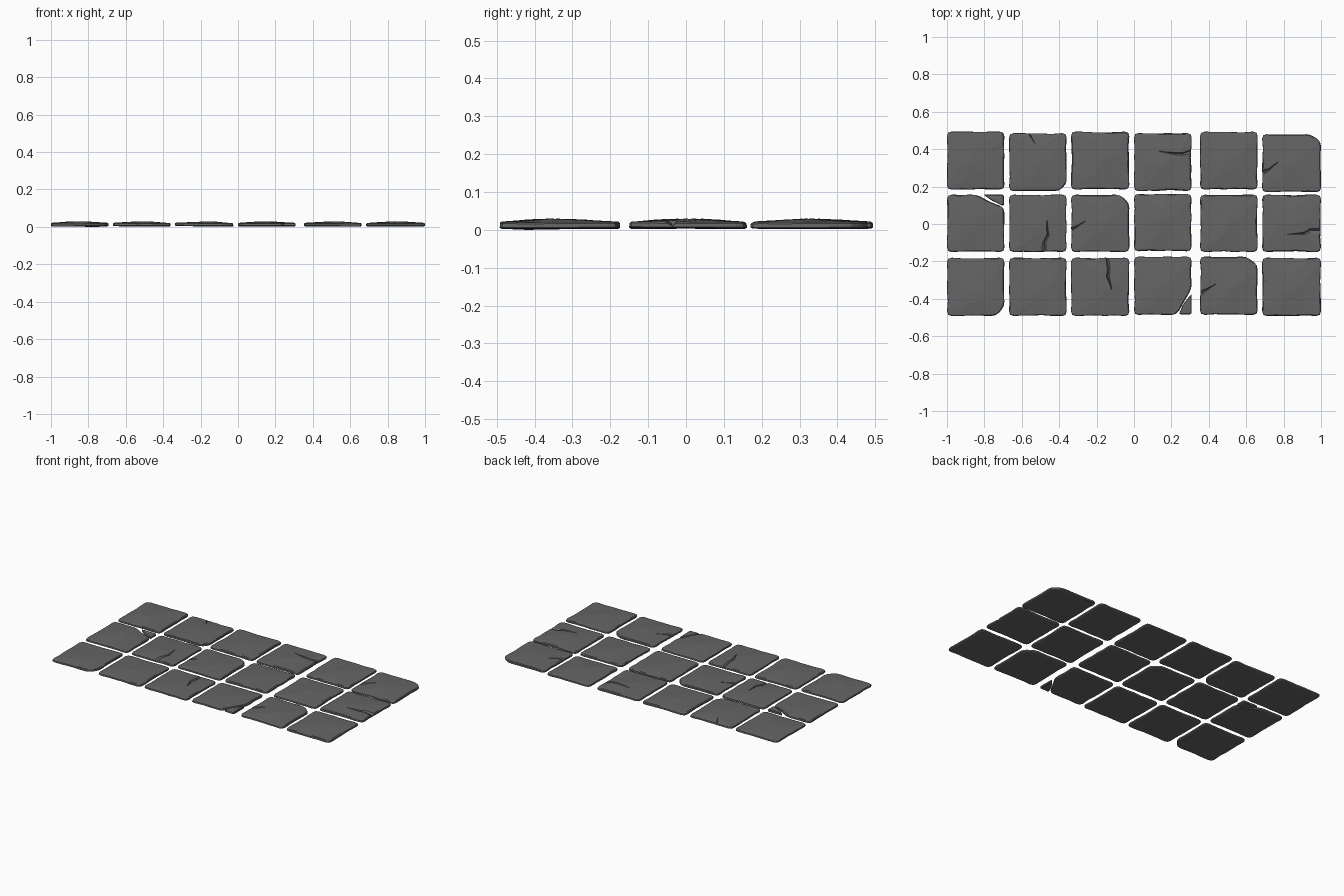
import bpy, bmesh, math, random
from mathutils import Vector

if "Cube" in bpy.data.objects:
    bpy.data.objects.remove(bpy.data.objects["Cube"])

random.seed(7)
COLS = [(-1.0, -.693), (-.668, -.36), (-.337, -.025), (0, .308), (.353, .661), (.685, 1.0)]
ROWS = [(.184, .494), (-.15, .157), (-.492, -.18)]


def add_object(name, bm):
    bmesh.ops.recalc_face_normals(bm, faces=bm.faces[:])
    mesh = bpy.data.meshes.new(name)
    bm.to_mesh(mesh)
    bm.free()
    ob = bpy.data.objects.new(name, mesh)
    bpy.context.collection.objects.link(ob)
    return ob


def outline(corners, radius, rough):
    """Rounded corners, with lightly worn edges between them."""
    pts, n = [], len(corners)
    centre = sum((Vector(c) for c in corners), Vector((0, 0))) / n
    for i in range(n):
        p, c, q = (Vector(corners[(i + k) % n]) for k in (-1, 0, 1))
        nxt = corners[(i + 1) % n]
        r = min(radius, (p - c).length * .4, (q - c).length * .4)
        a, b = c + (p - c).normalized() * r, c + (q - c).normalized() * r
        pts += [a, (a + b + c * 2) / 4, b]
        end = q - (q - c).normalized() * r
        steps = int((end - b).length / .05)
        for s in range(1, steps):
            m = b.lerp(end, s / steps)
            pts.append(m + (centre - m).normalized() * random.uniform(0, rough))
    return pts, centre


def slab(name, corners, radius=.025, rough=.005, low=None):
    """Closed stone: bevelled underside, upright rim, worn shoulder, faceted low crown."""
    pts, centre = outline(corners, radius, rough)
    size = sum((p - centre).length for p in pts) / len(pts)
    crown = min(.009, size * .06)
    tilt = Vector((random.uniform(-.008, .008), random.uniform(-.008, .008)))
    bm = bmesh.new()

    def ring(inset, z, jz=0.0):
        out = []
        for p in pts:
            q = p + (centre - p) * (inset / size)
            zz = z + tilt.dot(q - centre) + random.uniform(-jz, jz)
            out.append(bm.verts.new((q.x, q.y, zz)))
        return out
    rings = [ring(.006, .004), ring(0, .007), ring(.001, .0165, .0008), ring(.007, .0205, .0005)]
    for a, b in zip(rings, rings[1:]):
        for i in range(len(a)):
            j = (i + 1) % len(a)
            bm.faces.new((a[i], a[j], b[j], b[i]))
    # top facets meet at an off-centre peak, through a few broad ridge points
    off = Vector((random.uniform(-.2, .2), random.uniform(-.2, .2))) * size
    peak = bm.verts.new((centre.x + off.x, centre.y + off.y, .0205 + crown))
    top = rings[-1]
    n, k = len(top), 5
    mids = []
    for m in range(k):
        p = top[(m * n) // k].co.lerp(top[((m + 1) * n) // k % n].co, .5).lerp(peak.co, .5)
        p.z = .0205 + crown * random.uniform(.55, .8)
        mids.append(bm.verts.new(p))
    for m in range(k):
        s, e = (m * n) // k, ((m + 1) * n) // k
        for i in range(s, e):
            bm.faces.new((top[i], top[(i + 1) % n], mids[m]))
        bm.faces.new((top[e % n], mids[(m + 1) % k], mids[m]))
        bm.faces.new((mids[m], mids[(m + 1) % k], peak))
    base = low or (centre.x, centre.y, .003)
    hub = bm.verts.new(base)
    b = rings[0]
    for i in range(n):
        bm.faces.new((b[i], hub, b[(i + 1) % n]))
    return add_object(name, bm)


def crack(target, path):
    """Tapering V groove; path points are x, y, half width, groove floor z."""
    bm, rows = bmesh.new(), []
    for i, (x, y, w, z) in enumerate(path):
        d = Vector(path[min(i + 1, len(path) - 1)][:2]) - Vector(path[max(i - 1, 0)][:2])
        s = Vector((-d.y, d.x)).normalized() * w
        rows.append([bm.verts.new(c) for c in
                     ((x + s.x, y + s.y, .036), (x, y, z), (x - s.x, y - s.y, .036))])
    for a, b in zip(rows, rows[1:]):
        for i in range(3):
            j = (i + 1) % 3
            bm.faces.new((a[i], a[j], b[j], b[i]))
    bm.faces.new(rows[0])
    bm.faces.new(rows[-1])
    cutter = add_object("crack_cutter", bm)
    cutter.hide_render = True
    cutter.hide_viewport = True
    mod = target.modifiers.new("crack", 'BOOLEAN')
    mod.operation = 'DIFFERENCE'
    mod.solver = 'EXACT'
    mod.object = cutter


# broken corners: (row, col): (corner index, cut along x, cut along y)
# corner order: 0 front left, 1 front right, 2 back right, 3 back left
CHIPS = {(0, 1): (1, .04, .04), (0, 5): (2, .055, .04), (1, 2): (2, .05, .045),
         (2, 0): (1, .045, .05), (2, 4): (2, .06, .045),
         (1, 0): (2, .15, .07), (2, 3): (1, .08, .14)}
# small height and position differences between neighbours
SHIFT = {(0, 1): -.008, (0, 3): -.008, (0, 5): -.014, (1, 3): .004, (2, 3): .006, (2, 4): .006}

slabs = {}
for r, (y0, y1) in enumerate(ROWS):
    for c, (x0, x1) in enumerate(COLS):
        dy = SHIFT.get((r, c), 0)
        corners = [(x0, y0 + dy), (x1, y0 + dy), (x1, y1 + dy), (x0, y1 + dy)]
        if (r, c) in CHIPS:
            i, cx, cy = CHIPS[r, c]
            x, y = corners[i]
            on_x = (x - cx, y)
            on_y = (x, y - cy if i == 2 else y + cy)
            corners[i:i + 1] = [on_y, on_x] if i == 2 else [on_x, on_y]
        low = (-.75, -.42, 0) if (r, c) == (2, 0) else None
        slabs[r, c] = slab(f"paving_slab_{r + 1}_{c + 1}", corners, low=low)

# loose corner fragments
slab("corner_fragment_left", [(-.76, .125), (-.696, .095), (-.696, .157), (-.805, .157)], .008, .002)
slab("corner_fragment_right", [(.24, -.483), (.308, -.483), (.308, -.372), (.262, -.43)], .01, .002)

# cracks
crack(slabs[0, 3], [(.135, .39, .004, .021), (.21, .378, .012, .016), (.26, .375, .016, .014), (.33, .40, .035, .01)])
crack(slabs[0, 5], [(.77, .33, .004, .022), (.72, .29, .014, .015), (.67, .26, .045, .008)])
crack(slabs[0, 1], [(-.53, .43, .004, .022), (-.55, .465, .012, .016), (-.58, .51, .025, .012)])
crack(slabs[1, 1], [(-.465, .02, .004, .023), (-.46, -.06, .013, .016), (-.48, -.10, .018, .013), (-.475, -.17, .04, .008)])
crack(slabs[1, 2], [(-.26, .015, .004, .022), (-.30, -.01, .012, .016), (-.36, -.05, .03, .01)])
crack(slabs[1, 5], [(.82, -.055, .004, .022), (.91, -.05, .014, .015), (.94, -.035, .02, .013), (1.02, -.035, .05, .008)])
crack(slabs[2, 2], [(-.12, -.35, .004, .022), (-.14, -.28, .014, .015), (-.135, -.24, .016, .014), (-.15, -.16, .03, .011)])
crack(slabs[2, 4], [(.44, -.32, .004, .022), (.39, -.35, .014, .015), (.335, -.39, .04, .009)])

# dark stone colour
stone = bpy.data.materials.new("dark_stone")
stone.diffuse_color = (.13, .13, .13, 1)
stone.use_nodes = True
stone.node_tree.nodes["Principled BSDF"].inputs["Base Color"].default_value = stone.diffuse_color
for ob in bpy.data.objects:
    if not ob.hide_render:
        ob.data.materials.append(stone)
